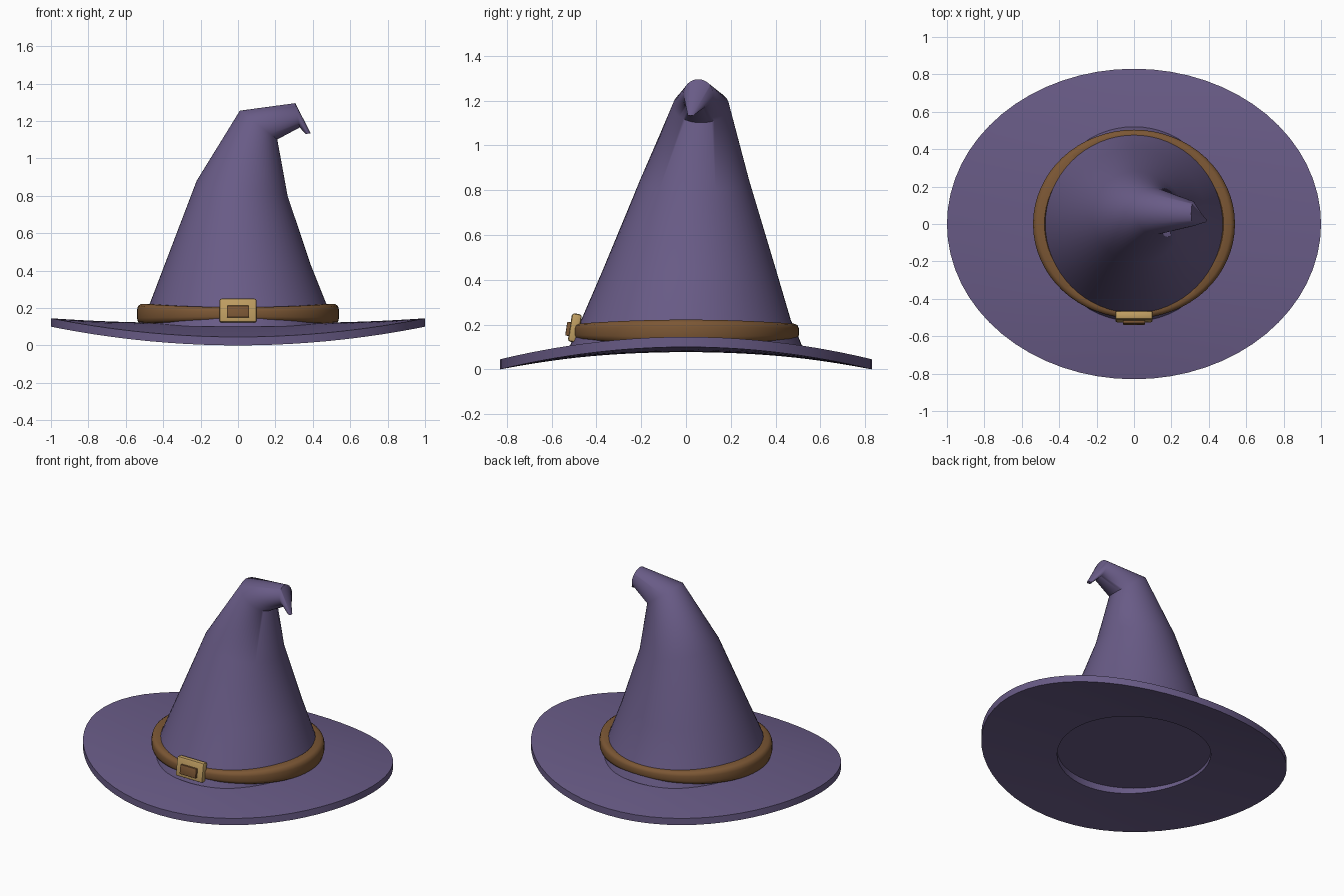
import bpy, bmesh
from math import sin, cos, pi, radians

if "Cube" in bpy.data.objects:
    bpy.data.objects.remove(bpy.data.objects["Cube"])

N = 64


def material(name, rgb):
    m = bpy.data.materials.new(name)
    m.diffuse_color = (*rgb, 1)
    m.use_nodes = True
    m.node_tree.nodes["Principled BSDF"].inputs["Base Color"].default_value = m.diffuse_color
    return m


PURPLE = material("purple felt", (0.14, 0.105, 0.24))
BROWN = material("brown leather", (0.20, 0.095, 0.035))
GOLD = material("brass", (0.52, 0.34, 0.12))


def finish(name, bm, mat, angle=40):
    bmesh.ops.recalc_face_normals(bm, faces=bm.faces)
    me = bpy.data.meshes.new(name)
    bm.to_mesh(me)
    bm.free()
    me.materials.append(mat)
    ob = bpy.data.objects.new(name, me)
    bpy.context.collection.objects.link(ob)
    bpy.ops.object.select_all(action='DESELECT')
    ob.select_set(True)
    bpy.context.view_layer.objects.active = ob
    bpy.ops.object.shade_smooth_by_angle(angle=radians(angle))
    return ob


def loft(name, rings, mat, closed=False, angle=40):
    """Bridge rings of points; closed joins last to first, otherwise ends are capped."""
    bm = bmesh.new()
    loops = [[bm.verts.new(p) for p in ring] for ring in rings]
    pairs = list(zip(loops, loops[1:]))
    if closed:
        pairs.append((loops[-1], loops[0]))
    for a, b in pairs:
        for i in range(N):
            j = (i + 1) % N
            bm.faces.new((a[i], a[j], b[j], b[i]))
    if not closed:
        bm.faces.new(loops[0])
        bm.faces.new(loops[-1])
    return finish(name, bm, mat, angle)


ANGLES = [2 * pi * i / N for i in range(N)]

# Brim: elliptical saddle with a round opening, sides lifted, front and back dipped
T = 0.045


def brim_ring(t, dz):
    rx, ry = 0.47 + 0.53 * t, 0.47 + 0.36 * t
    r2 = (rx * rx)
    base = 0.066 - 0.016 * t
    return [(rx * cos(a), ry * sin(a), base + dz + 0.05 * r2 * cos(2 * a)) for a in ANGLES]


steps = [i / 8 for i in range(9)]
loft("brim", [brim_ring(t, T) for t in steps] + [brim_ring(t, 0) for t in reversed(steps)],
     PURPLE, closed=True)

# Crown: tilted rings (cx, cy, cz, rx, ry, rise from right to left) up to the bent tip
crown = [
    (0, 0, 0.10, 0.495, 0.52, 0),
    (0, 0, 0.15, 0.49, 0.50, 0),
    (0, 0, 0.22, 0.473, 0.468, 0),
    (0, 0.015, 0.44, 0.387, 0.388, 0.005),
    (0.022, 0.038, 0.84, 0.243, 0.245, 0.04),
    (0.11, 0.067, 1.178, 0.10, 0.125, 0.077),
    (0.318, 0.055, 1.23, 0.012, 0.066, 0.065),
    (0.375, 0.02, 1.132, -0.014, 0.012, 0.002),
]
loft("crown", [[(cx + rx * cos(a), cy + ry * sin(a), cz - h * cos(a)) for a in ANGLES]
               for cx, cy, cz, rx, ry, h in crown], PURPLE, angle=60)

# Band: rounded strap around the crown, a little taller at the sides
SECTION = [(-1, -.6), (-.6, -1), (.4, -1), (.85, -.8), (1, -.4),
           (1, .4), (.85, .8), (.4, 1), (-.6, 1), (-1, .6)]
loft("hat_band", [[((0.502 + 0.038 * u) * cos(a), (0.468 + 0.036 * u) * sin(a),
                    0.168 + (0.045 + 0.009 * cos(2 * a)) * v) for a in ANGLES]
                  for u, v in SECTION], BROWN, closed=True, angle=50)


# Buckle: bevelled brass plate with a leather centre, leaning with the crown
def block(name, size, loc, mat, bevel):
    bm = bmesh.new()
    bmesh.ops.create_cube(bm, size=1)
    bmesh.ops.scale(bm, vec=size, verts=bm.verts)
    bmesh.ops.bevel(bm, geom=bm.edges[:], offset=bevel, segments=2,
                    profile=0.5, affect='EDGES')
    ob = finish(name, bm, mat)
    ob.location = loc
    ob.rotation_euler.x = radians(-9)


block("buckle", (0.20, 0.045, 0.128), (0, -0.496, 0.185), GOLD, 0.012)
block("buckle_centre", (0.12, 0.04, 0.062), (0, -0.515, 0.179), BROWN, 0.004)
